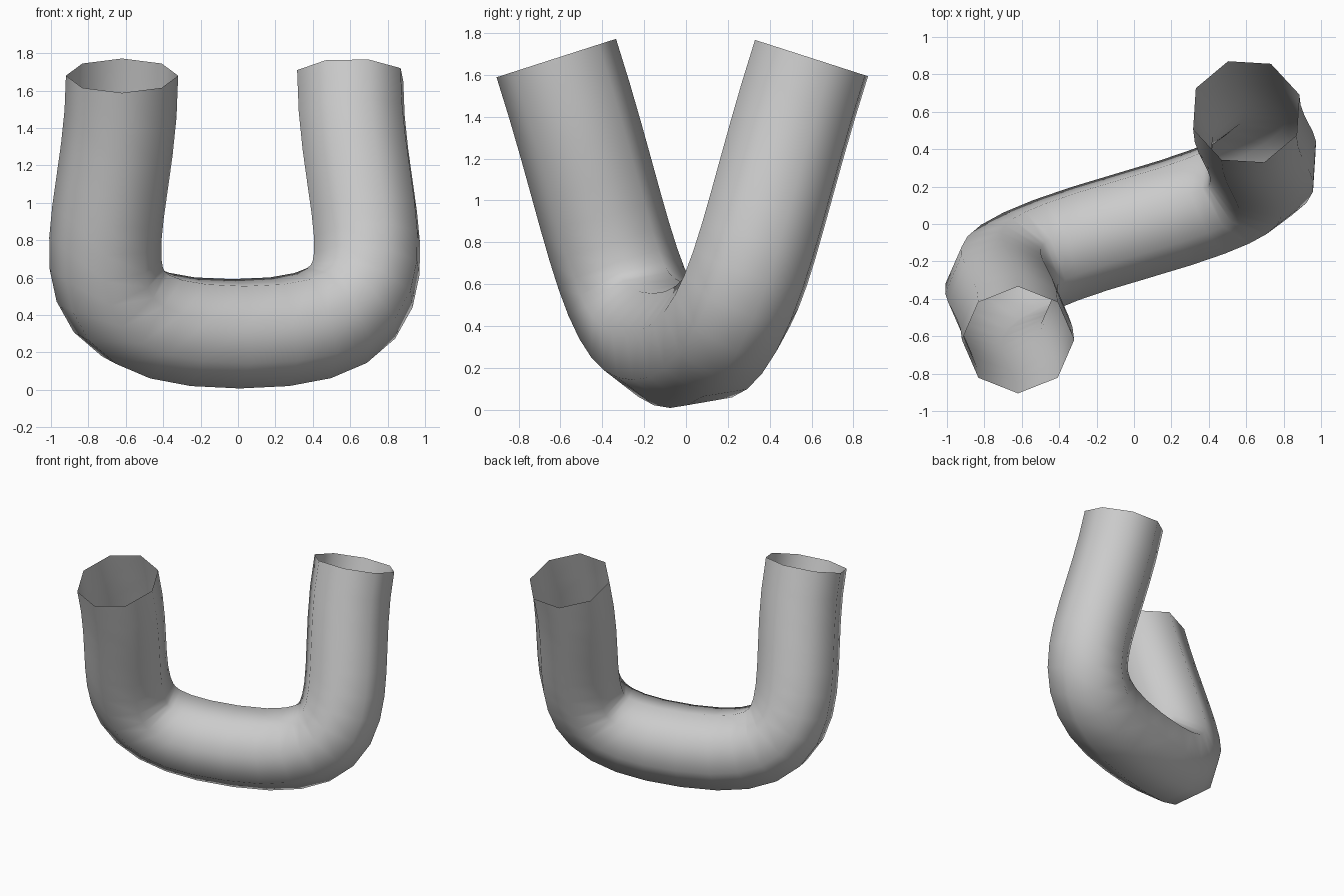
import bpy
from mathutils import Vector

if "Cube" in bpy.data.objects:
    bpy.data.objects.remove(bpy.data.objects["Cube"])

# Bent pipe: open eight-sided tube swept along a three-point Bezier path
END = Vector((0.61, 0.61, 1.68))
END_HANDLE = Vector((0.61, 0.34, 0.84))
MID = Vector((0, 0, 0.30))
MID_HANDLE = Vector((1.05, 0.30, 0.30))
SHIFT = Vector((-0.01, -0.01, 0))


def turned(v):
    # half turn about z
    return Vector((-v.x, -v.y, v.z))


curve = bpy.data.curves.new("bent_pipe", 'CURVE')
curve.dimensions = '3D'
curve.resolution_u = 12
curve.bevel_depth = 0.30
curve.bevel_resolution = 2
curve.use_fill_caps = False

spline = curve.splines.new('BEZIER')
spline.bezier_points.add(2)
rows = [
    (2 * turned(END) - turned(END_HANDLE), turned(END), turned(END_HANDLE)),
    (turned(MID_HANDLE), MID, MID_HANDLE),
    (END_HANDLE, END, 2 * END - END_HANDLE),
]
for p, (left, co, right) in zip(spline.bezier_points, rows):
    p.handle_left_type = p.handle_right_type = 'FREE'
    p.co = co + SHIFT
    p.handle_left = left + SHIFT
    p.handle_right = right + SHIFT
spline.use_smooth = True

pipe = bpy.data.objects.new("bent_pipe", curve)
bpy.context.collection.objects.link(pipe)
